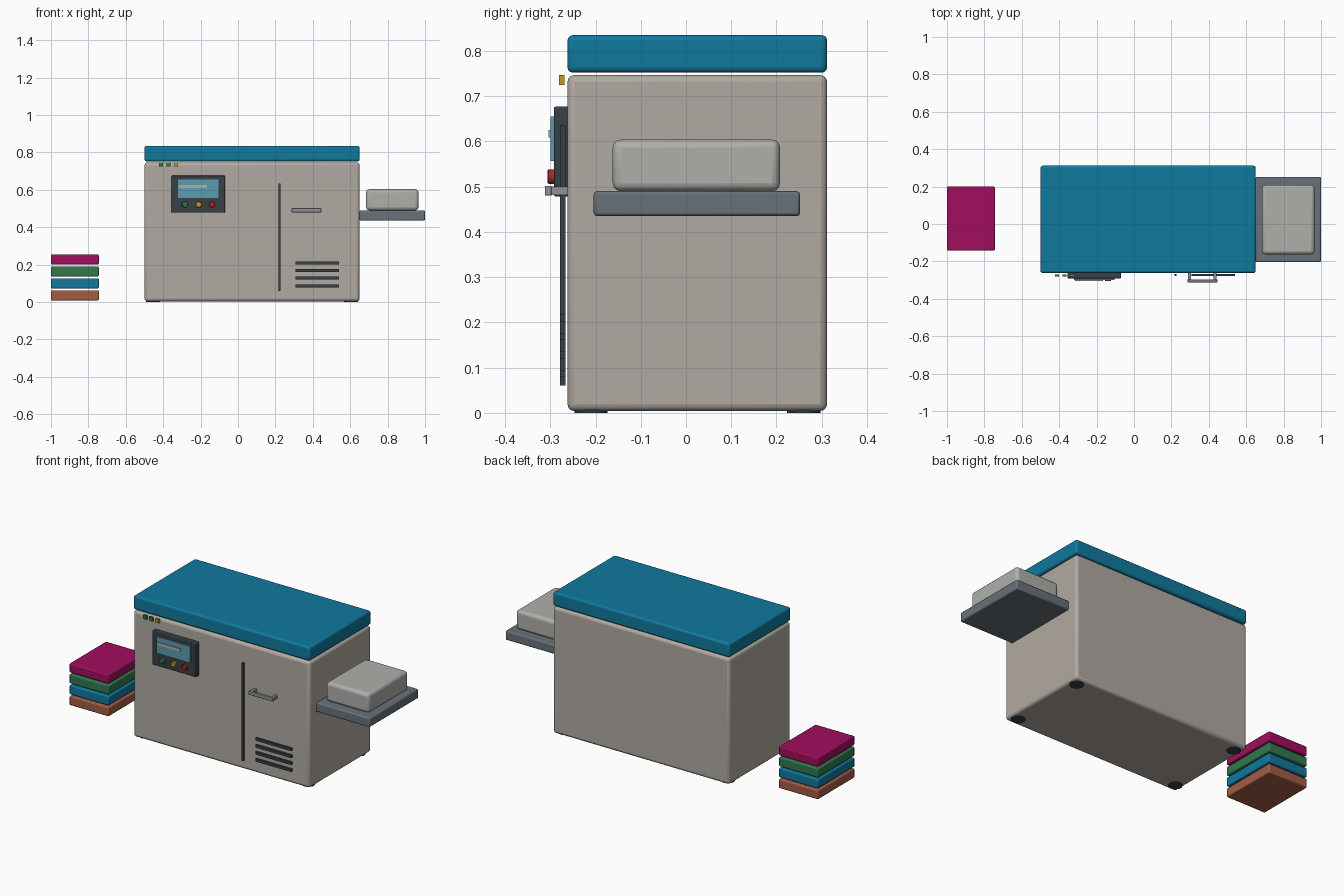
import bpy, math

if "Cube" in bpy.data.objects:
    bpy.data.objects.remove(bpy.data.objects["Cube"])


def material(name, r, g, b):
    m = bpy.data.materials.new(name)
    m.diffuse_color = (r, g, b, 1)
    m.use_nodes = True
    m.node_tree.nodes["Principled BSDF"].inputs["Base Color"].default_value = m.diffuse_color
    return m


BEIGE = material("beige", .44, .40, .36)
BLUE = material("blue", .005, .19, .34)
MAGENTA = material("magenta", .36, .004, .11)
GREEN = material("green", .03, .19, .08)
BROWN = material("brown", .36, .11, .06)
DARK = material("dark", .04, .05, .06)
SLATE = material("slate", .14, .165, .19)
SCREEN = material("screen", .11, .33, .43)
AMBER = material("amber", .55, .30, .02)
RED = material("red", .45, .02, .02)
PAPER = material("paper", .43, .43, .41)
METAL = material("metal", .28, .29, .31)


def finish(name, mat, bevel, segments=2):
    o = bpy.context.object
    o.name = name
    o.data.materials.append(mat)
    if bevel:
        mod = o.modifiers.new("bevel", 'BEVEL')
        mod.width = bevel
        mod.segments = segments
        bpy.ops.object.shade_smooth_by_angle(angle=math.radians(30))
    return o


def box(name, x, y, z, mat, bevel=0.0, segments=2):
    """Box given as (min, max) ranges."""
    bpy.ops.mesh.primitive_cube_add(size=1, location=[sum(r) / 2 for r in (x, y, z)])
    bpy.context.object.scale = [r[1] - r[0] for r in (x, y, z)]
    bpy.ops.object.transform_apply(location=False, rotation=False, scale=True)
    return finish(name, mat, bevel, segments)


def cylinder(name, loc, radius, depth, mat, rot=(0, 0, 0), bevel=0.0):
    bpy.ops.mesh.primitive_cylinder_add(vertices=24, radius=radius, depth=depth,
                                        location=loc, rotation=rot)
    o = finish(name, mat, bevel, 1)
    bpy.ops.object.shade_smooth_by_angle(angle=math.radians(40))
    return o


# Cabinet and lid
box("cabinet", (-.5, .65), (-.262, .312), (.004, .747), BEIGE, .016, 3)
box("lid", (-.5, .65), (-.262, .312), (.752, .835), BLUE, .012, 3)

# Feet, almost flush with the cabinet base
for x in (-.455, .605):
    for y in (-.21, .26):
        cylinder("foot", (x, y, .015), .037, .03, DARK)

# Control panel with screen and buttons
box("control_panel", (-.355, -.07), (-.292, -.258), (.478, .677), DARK, .004)
box("screen", (-.32, -.103), (-.3, -.288), (.557, .655), SCREEN)
box("screen_bar", (-.315, -.165), (-.304, -.298), (.609, .625), PAPER)
for x, mat in ((-.283, GREEN), (-.21, AMBER), (-.138, RED)):
    cylinder("button", (x, -.297, .522), .016, .018, mat, (math.pi / 2, 0, 0), .002)

# Indicator lights under the lid
for x, mat in ((-.412, GREEN), (-.372, GREEN), (-.332, AMBER)):
    box("indicator_light", (x - .011, x + .011), (-.281, -.269), (.725, .747), mat)

# Door seam and vent slots
box("door_seam", (.217, .227), (-.278, -.266), (.06, .635), DARK)
for i in range(4):
    z = .087 + i * .041
    box("vent_slot", (.308, .54), (-.278, -.266), (z - .008, z + .008), DARK)

# Door handle
box("handle_bar", (.286, .446), (-.312, -.297), (.48, .502), METAL, .003)
for x in (.298, .434):
    box("handle_post", (x - .008, x + .008), (-.3, -.26), (.482, .5), METAL)

# Output tray with paper pile
box("output_tray", (.65, 1.0), (-.204, .252), (.435, .49), SLATE, .007)
box("paper_pile", (.685, .965), (-.162, .208), (.49, .604), PAPER, .018, 3)

# Stack of coloured reams
for i, mat in enumerate((BROWN, BLUE, GREEN, MAGENTA)):
    z = .009 + i * .064
    box("ream", (-1.0, -.744), (-.142, .2), (z, z + .054), mat, .006)
